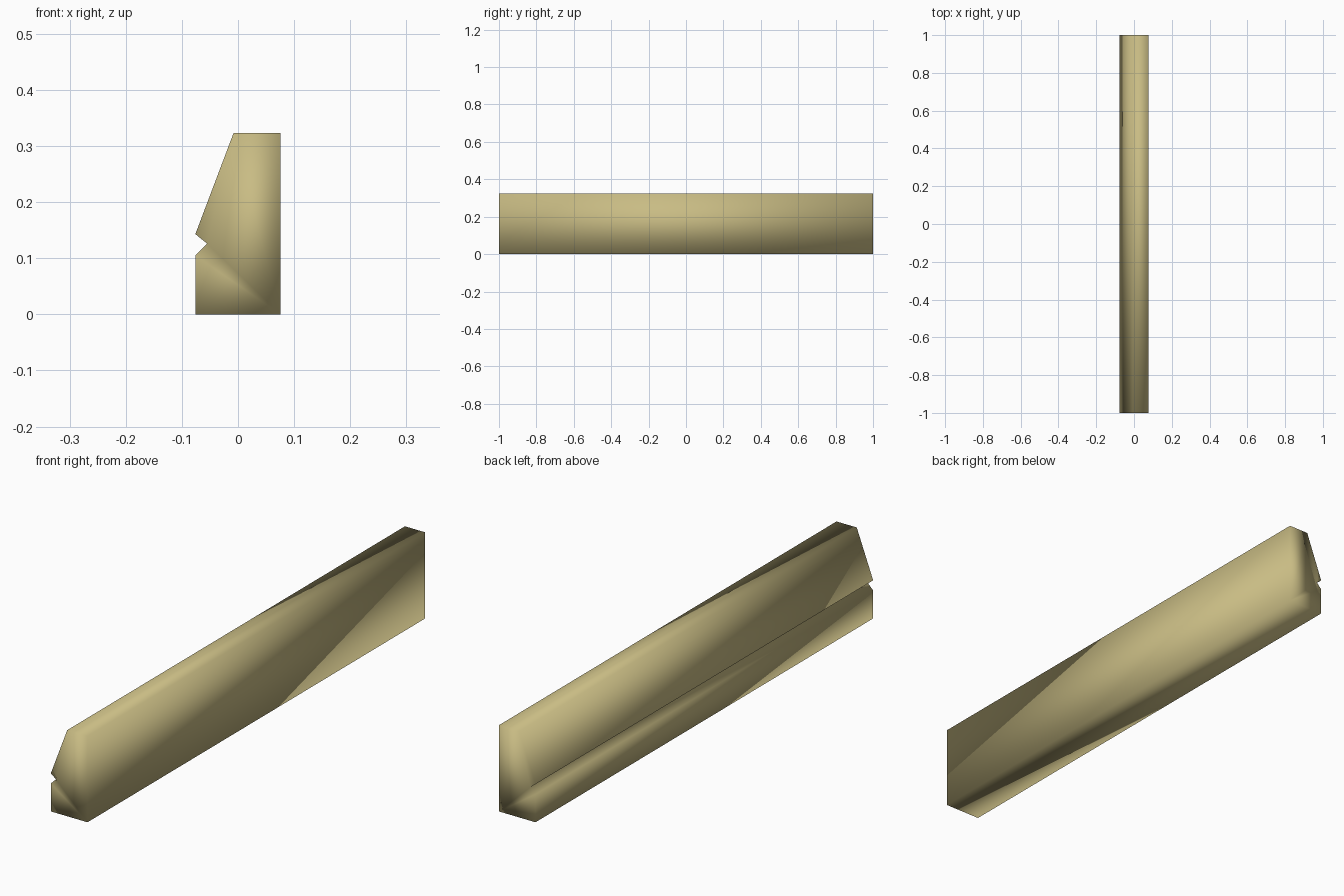
import bpy
import bmesh

cube = bpy.data.objects.get("Cube")
if cube:
    bpy.data.objects.remove(cube, do_unlink=True)

# Single tan colour
tan = bpy.data.materials.new("tan")
tan.use_nodes = True
colour = (0.58, 0.50, 0.23, 1)
tan.diffuse_color = colour
bsdf = tan.node_tree.nodes["Principled BSDF"]
bsdf.inputs["Base Color"].default_value = colour
bsdf.inputs["Roughness"].default_value = 0.8

# Moulding cross-section: flat back, notched and sloping face
profile = [(-0.076, 0), (0.076, 0), (0.076, 0.323), (-0.008, 0.323),
           (-0.076, 0.143), (-0.055, 0.126), (-0.076, 0.105)]

# Extrude the section along the full length
bm = bmesh.new()
end = bm.faces.new([bm.verts.new((x, -1, z)) for x, z in profile])
result = bmesh.ops.extrude_face_region(bm, geom=[end], use_keep_orig=True)
moved = [v for v in result["geom"] if isinstance(v, bmesh.types.BMVert)]
bmesh.ops.translate(bm, verts=moved, vec=(0, 2, 0))
bmesh.ops.recalc_face_normals(bm, faces=bm.faces)

# Smooth shading runs across every edge
for face in bm.faces:
    face.smooth = True

mesh = bpy.data.meshes.new("moulding_strip")
bm.to_mesh(mesh)
bm.free()
mesh.materials.append(tan)
strip = bpy.data.objects.new("moulding_strip", mesh)
bpy.context.collection.objects.link(strip)
